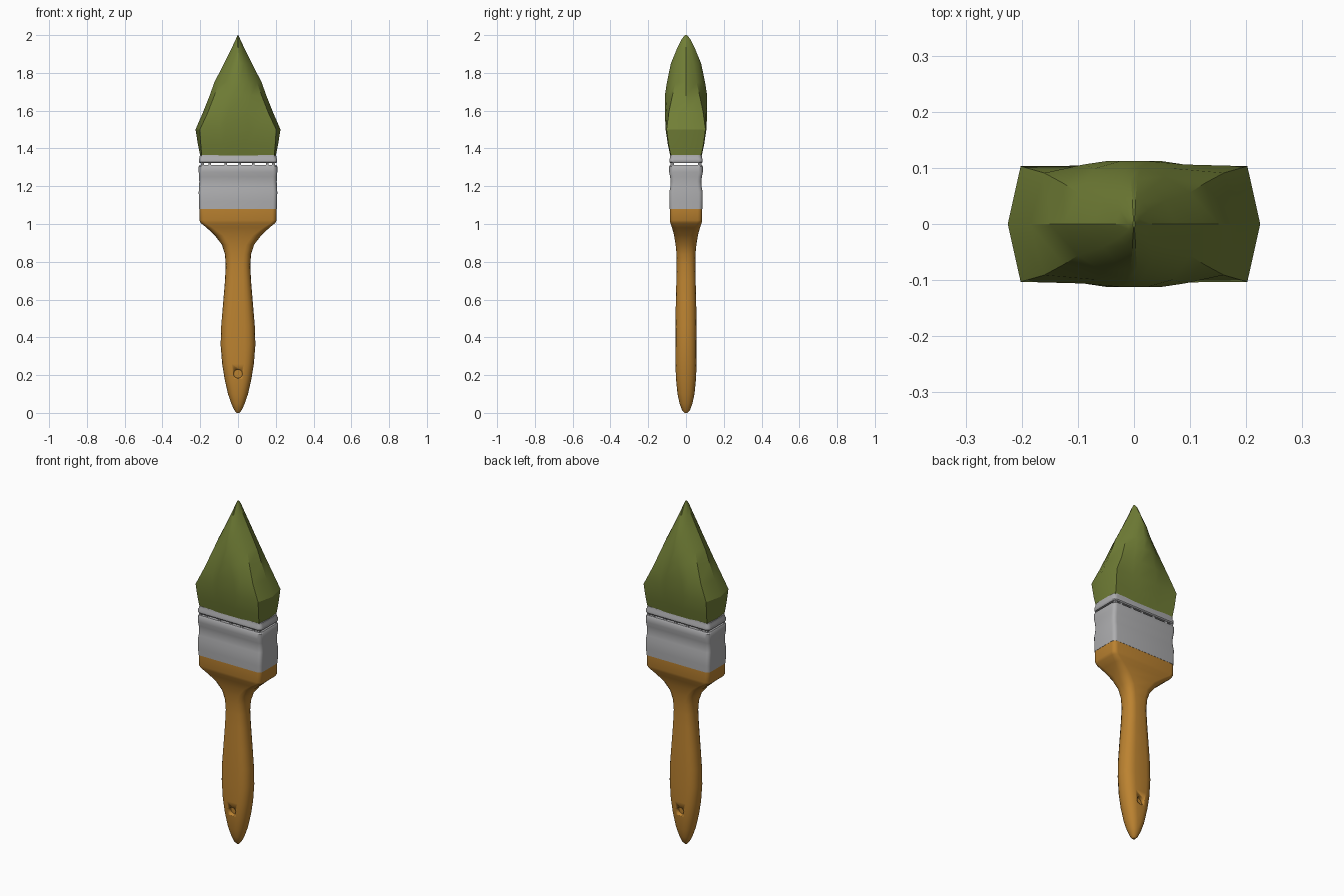
import bpy, bmesh, math
from mathutils import Matrix

if "Cube" in bpy.data.objects:
    bpy.data.objects.remove(bpy.data.objects["Cube"])


def material(name, rgb):
    m = bpy.data.materials.new(name)
    m.diffuse_color = (*rgb, 1)
    m.use_nodes = True
    m.node_tree.nodes["Principled BSDF"].inputs["Base Color"].default_value = m.diffuse_color
    return m


GREEN = material("green bristles", (0.165, 0.210, 0.037))
METAL = material("grey metal", (0.42, 0.42, 0.43))
WOOD = material("orange wood", (0.50, 0.225, 0.030))


def finish(bm, name, mat, angle):
    bmesh.ops.recalc_face_normals(bm, faces=bm.faces[:])
    me = bpy.data.meshes.new(name)
    bm.to_mesh(me)
    bm.free()
    me.materials.append(mat)
    ob = bpy.data.objects.new(name, me)
    bpy.context.collection.objects.link(ob)
    bpy.ops.object.select_all(action='DESELECT')
    ob.select_set(True)
    bpy.context.view_layer.objects.active = ob
    bpy.ops.object.shade_smooth_by_angle(angle=math.radians(angle))
    return ob


def loft(name, rings, mat, angle=35):
    """Skin a stack of equal-length point rings and cap both ends."""
    bm = bmesh.new()
    loops = [[bm.verts.new(p) for p in r] for r in rings]
    for a, b in zip(loops, loops[1:]):
        n = len(a)
        for i in range(n):
            bm.faces.new((a[i], a[(i + 1) % n], b[(i + 1) % n], b[i]))
    bm.faces.new(loops[0])
    bm.faces.new(loops[-1])
    return finish(bm, name, mat, angle)


def rounded(z, w, d, rx, ry, steps=4):
    """Rounded rectangle ring; rx and ry are the corner radii."""
    pts = []
    for q, (sx, sy) in enumerate(((1, 1), (-1, 1), (-1, -1), (1, -1))):
        for k in range(steps + 1):
            a = math.radians(90 * (q + k / steps))
            pts.append((sx * (w - rx) + rx * math.cos(a),
                        sy * (d - ry) + ry * math.sin(a), z))
    return pts


def mirrored(z, quarter):
    """Full ring from points of one quadrant, ordered from side to front."""
    q1 = quarter
    q2 = [(-x, y) for x, y in reversed(q1)]
    q3 = [(-x, -y) for x, y in q1[1:]]
    q4 = [(x, -y) for x, y in reversed(q1[1:])]
    return [(x, y, z) for x, y in q1 + q2 + q3 + q4]


# Handle: z, half width, half depth, corner share of width and of depth
handle_rows = [
    (0.0, 0.008, 0.008, .9, .9), (0.015, 0.020, 0.021, .9, .9),
    (0.05, 0.036, 0.034, .85, .9), (0.10, 0.053, 0.045, .75, .9),
    (0.18, 0.071, 0.053, .65, .9), (0.26, 0.084, 0.056, .6, .9),
    (0.36, 0.092, 0.056, .6, .9), (0.46, 0.089, 0.056, .6, .9),
    (0.58, 0.079, 0.054, .6, .9), (0.70, 0.069, 0.051, .6, .9),
    (0.78, 0.065, 0.049, .6, .9), (0.84, 0.069, 0.050, .55, .85),
    (0.89, 0.085, 0.055, .5, .8), (0.94, 0.123, 0.063, .36, .65),
    (0.98, 0.166, 0.074, .2, .4), (1.005, 0.197, 0.083, .13, .3),
    (1.02, 0.205, 0.086, .12, .28), (1.085, 0.205, 0.086, .12, .28)]
handle = loft("handle", [rounded(z, w, d, w * cx, d * cy)
                         for z, w, d, cx, cy in handle_rows], WOOD, 40)

# Hanging dimple on both faces of the handle
bm = bmesh.new()
for s in (-1, 1):
    bmesh.ops.create_cone(bm, cap_ends=True, segments=16, radius1=0.023,
                          radius2=0.023, depth=0.06,
                          matrix=Matrix.Translation((0, s * 0.062, 0.207))
                          @ Matrix.Rotation(math.pi / 2, 4, 'X'))
cutter = finish(bm, "dimple_cutter", WOOD, 40)
cut = handle.modifiers.new("dimples", 'BOOLEAN')
cut.object = cutter
cut.operation = 'DIFFERENCE'
bpy.context.view_layer.objects.active = handle
bpy.ops.object.modifier_apply(modifier=cut.name)
bpy.data.objects.remove(cutter)


# Metal ferrule with shallow pressed bands
def band(rows):
    return [rounded(z, w, d, 0.022, 0.022) for z, w, d in rows]


loft("ferrule", band([
    (1.08, 0.206, 0.087), (1.12, 0.207, 0.088), (1.17, 0.208, 0.088),
    (1.195, 0.206, 0.083), (1.225, 0.205, 0.081), (1.25, 0.206, 0.084),
    (1.275, 0.208, 0.089), (1.305, 0.208, 0.089), (1.313, 0.203, 0.084)]), METAL)
loft("ferrule_collar", band([
    (1.323, 0.203, 0.083), (1.329, 0.207, 0.088), (1.342, 0.207, 0.088),
    (1.352, 0.203, 0.084), (1.366, 0.202, 0.083)]), METAL)

# Small tabs bridging the slit below the collar
bm = bmesh.new()
for x in (-0.188, -0.15, -0.065, 0.01, 0.08, 0.155, 0.188):
    for s in (-1, 1):
        bmesh.ops.create_cube(bm, size=1, matrix=Matrix.Translation((x, s * 0.073, 1.318))
                              @ Matrix.Diagonal((0.014, 0.018, 0.016, 1)))
finish(bm, "collar_tabs", METAL, 30)

# Bristles: a faceted tuft with a centre ridge near the tip
loft("bristles", [mirrored(z, q) for z, q in (
    (1.36, [(0.200, 0), (0.192, 0.080), (0.080, 0.083), (0.030, 0.083)]),
    (1.42, [(0.212, 0), (0.197, 0.092), (0.085, 0.094), (0.040, 0.096)]),
    (1.50, [(0.225, 0), (0.202, 0.103), (0.095, 0.104), (0.060, 0.108)]),
    (1.59, [(0.186, 0), (0.160, 0.091), (0.090, 0.106), (0.050, 0.112)]),
    (1.68, [(0.150, 0), (0.125, 0.072), (0.070, 0.099), (0.025, 0.112)]),
    (1.75, [(0.125, 0), (0.100, 0.056), (0.055, 0.085), (0.012, 0.101)]),
    (1.85, [(0.074, 0), (0.056, 0.041), (0.032, 0.066), (0.006, 0.080)]),
    (1.93, [(0.034, 0), (0.025, 0.024), (0.014, 0.038), (0.003, 0.047)]),
    (1.98, [(0.011, 0), (0.009, 0.010), (0.005, 0.018), (0.002, 0.022)]),
    (2.00, [(0.002, 0), (0.002, 0.003), (0.001, 0.005), (0.0005, 0.006)]))],
    GREEN, 28)
